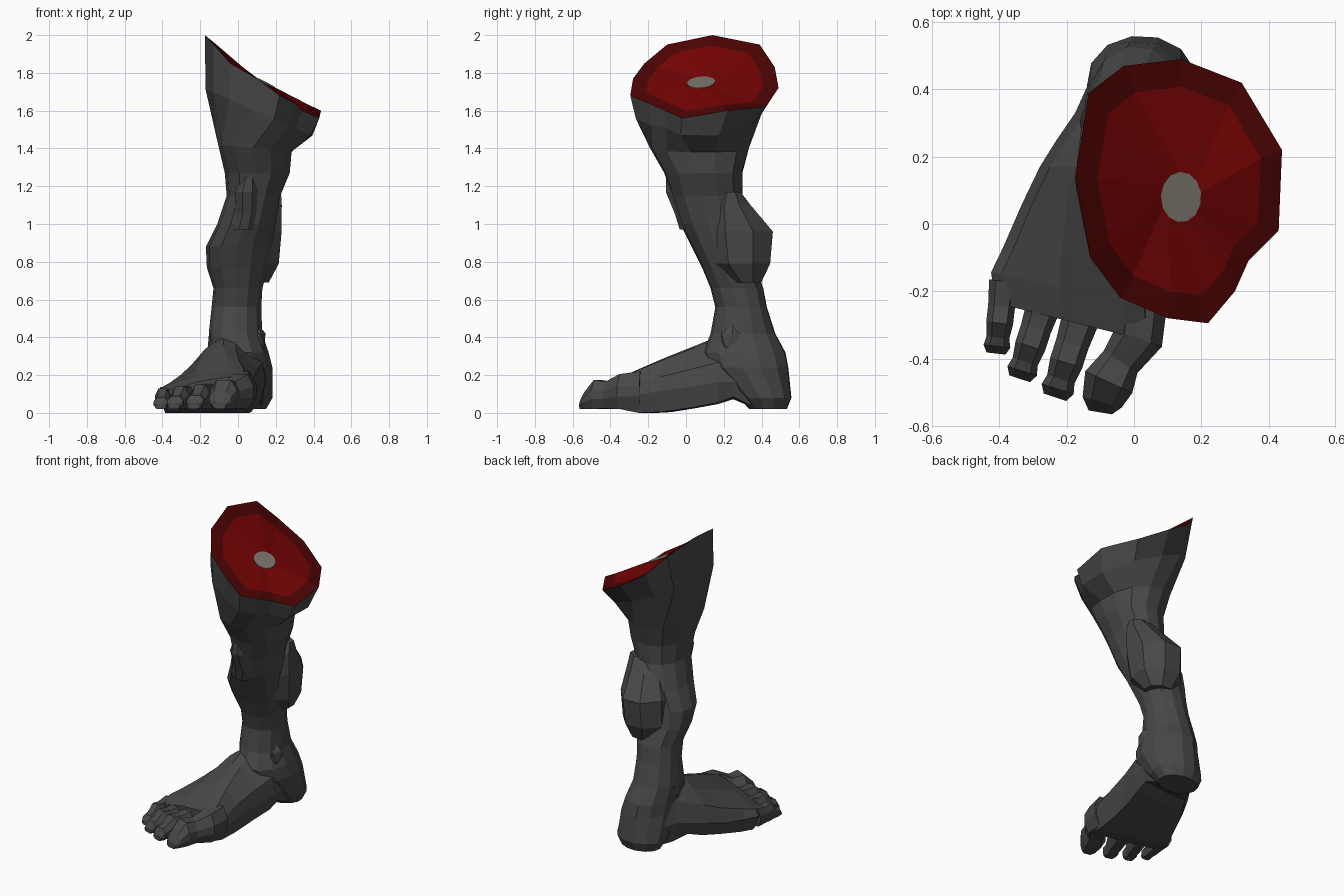
import bpy, bmesh, math
from mathutils import Vector

if "Cube" in bpy.data.objects:
    bpy.data.objects.remove(bpy.data.objects["Cube"])


def material(name, col):
    m = bpy.data.materials.new(name)
    m.diffuse_color = (*col, 1)
    m.use_nodes = True
    m.node_tree.nodes["Principled BSDF"].inputs["Base Color"].default_value = m.diffuse_color
    return m


SKIN = material("charcoal skin", (0.065, 0.065, 0.065))
RIM = material("dark red rim", (0.075, 0.001, 0.001))
FLESH = material("red flesh", (0.18, 0.001, 0.001))
BONE = material("grey bone", (0.2, 0.18, 0.155))


def finish(name, bm, mats):
    bmesh.ops.recalc_face_normals(bm, faces=bm.faces)
    me = bpy.data.meshes.new(name)
    bm.to_mesh(me)
    bm.free()
    for m in mats:
        me.materials.append(m)
    ob = bpy.data.objects.new(name, me)
    bpy.context.collection.objects.link(ob)
    return ob


def loft(name, rings, mats=(SKIN,), caps=(True, True)):
    """Skin a list of equal-length point rings."""
    bm = bmesh.new()
    vs = [[bm.verts.new(p) for p in r] for r in rings]
    n = len(rings[0])
    for a, b in zip(vs, vs[1:]):
        for i in range(n):
            j = (i + 1) % n
            bm.faces.new((a[i], a[j], b[j], b[i]))
    for use, ring in ((caps[0], vs[0]), (caps[1], vs[-1])):
        if use:
            bm.faces.new(ring)
    return finish(name, bm, mats)


def oval(z, x0, x1, y0, y1, tilt=0.0, n=13, start=0.0, p=2.4):
    """Horizontal oval ring inside the given extents, tilted along x."""
    cx, cy, rx, ry = (x0 + x1) / 2, (y0 + y1) / 2, (x1 - x0) / 2, (y1 - y0) / 2
    out = []
    for i in range(n):
        a = start + 2 * math.pi * i / n
        c, s = math.cos(a), math.sin(a)
        k = (abs(c) ** p + abs(s) ** p) ** (-1 / p)
        x = cx + rx * c * k
        out.append((x, cy + ry * s * k, z + tilt * (x - cx)))
    return out


# Slanted cut outline, counter-clockwise from the +x side
rim = [(.44, .22, 1.60), (.32, .42, 1.62), (.14, .49, 1.72), (-.03, .47, 1.83),
       (-.135, .39, 1.95), (-.175, .14, 2.0), (-.13, -.10, 1.95), (-.04, -.22, 1.85),
       (.10, -.28, 1.77), (.22, -.295, 1.68), (.30, -.20, 1.64), (.34, -.11, 1.60),
       (.43, -.02, 1.56)]
centre = Vector((.14, .10, 1.74))


def shrink(t):
    return [centre + (Vector(p) - centre) * t for p in rim]


# Cut surface: dark rim, red flesh, bone in the middle
loft("cut_surface", [rim, shrink(.79)], (RIM,), (False, False))
bone_ring = [(.14 + .06 * math.cos(a), .08 + .075 * math.sin(a),
              1.748 - .03 * math.cos(a) + .005 * math.sin(a))
             for a in (.2 + 2 * math.pi * i / 13 for i in range(13))]
loft("cut_flesh", [shrink(.79), bone_ring], (FLESH,), (False, False))
loft("bone", [[(x, y, z - .03) for x, y, z in bone_ring],
              [(x, y, z + .003) for x, y, z in bone_ring]], (BONE,))

# Thigh stump, shin and heel in one shaft
S = .3
below_rim = [(-.172 + (x + .175) * .92, -.265 + (y + .295) * .85, 1.60 - .4 * (x - .11))
             for x, y, z in rim]
shaft = [rim, below_rim,
         oval(1.40, -.105, .285, -.19, .335, -.10, start=S),
         oval(1.27, -.07, .275, -.115, .30, start=S),
         oval(1.15, -.06, .225, -.075, .30, start=S),
         oval(1.00, -.11, .20, -.03, .34, start=S),
         oval(.88, -.17, .18, .03, .35, start=S),
         oval(.77, -.165, .16, .085, .37, start=S),
         oval(.66, -.13, .13, .13, .41, start=S),
         oval(.56, -.14, .125, .155, .43, start=S, p=2.1),
         oval(.42, -.155, .13, .13, .475, start=S, p=2.1),
         oval(.32, -.15, .165, .09, .53, start=S, p=2),
         oval(.24, -.145, .185, .12, .545, start=S, p=2),
         oval(.08, -.14, .185, .28, .56, start=S, p=2.1),
         oval(.02, -.11, .15, .335, .535, start=S, p=2.1)]
loft("leg", shaft, caps=(False, True))

# Calf muscle bulging at the back
loft("calf", [oval(z, *e, n=8, start=.39, p=2.8) for z, e in (
    (1.17, (.06, .23, .19, .29)), (1.10, (.0, .235, .14, .345)),
    (.96, (-.075, .235, .10, .465)), (.79, (-.075, .22, .13, .45)),
    (.69, (-.01, .165, .25, .40)))])

# Kneecap
loft("kneecap", [oval(z, *e, n=8, start=.39) for z, e in (
    (1.25, (.02, .10, -.11, .03)), (1.17, (-.015, .115, -.11, .03)),
    (1.05, (-.015, .11, -.06, .05)), (.97, (-.03, .09, -.035, .06)))])


# Foot: cross-sections marching from heel to the ball
def foot_section(y, x0, x1, tx, top, side, bottom, slant):
    low = bottom * .85
    pts = [(x0, max(side * .55, .1)), (x0 + .03, side), ((x0 + tx) / 2 - .01, (side + top) / 2 + .01),
           (tx - .03, top), (tx + .03, top - .01), (x1 - .015, top * .66), (x1, top * .40),
           (x1 - .03, bottom), ((x0 + x1) / 2, low), (x0 + .04, low)]
    return [(x, y + slant * (x + .17), z) for x, z in pts]


loft("foot", [foot_section(*s) for s in (
    (.44, -.125, .15, .01, .34, .30, .04, 0),
    (.33, -.175, .155, -.02, .40, .31, .045, 0),
    (.25, -.23, .15, -.04, .41, .28, .085, 0),
    (.17, -.28, .145, -.05, .405, .25, .055, 0),
    (.05, -.335, .12, -.045, .355, .20, .03, -.03),
    (-.10, -.39, .10, -.025, .29, .16, .005, -.13),
    (-.20, -.425, .09, .00, .24, .14, .0, -.22),
    (-.295, -.41, .075, .01, .195, .115, .02, -.25))])


# Toes: chains of chamfered blocks (x, y, half width, bottom, top)
def toe(name, steps):
    rings = []
    for i, (x, y, w, b, t) in enumerate(steps):
        p, q = steps[max(i - 1, 0)], steps[min(i + 1, len(steps) - 1)]
        d = Vector((q[0] - p[0], q[1] - p[1], 0)).normalized()
        side = Vector((-d.y, d.x, 0))
        h = t - b
        prof = ((1, .35), (1, .65), (.55, 1), (-.55, 1), (-1, .65), (-1, .35), (-.6, 0), (.6, 0))
        rings.append([Vector((x, y, b + h * v)) + side * w * u for u, v in prof])
    loft(name, rings)


toe("big_toe", [(.02, -.24, .078, .02, .22), (.012, -.34, .075, .02, .205),
                (-.04, -.41, .06, .025, .165), (-.075, -.47, .077, .02, .175),
                (-.095, -.53, .06, .02, .11), (-.10, -.56, .035, .02, .06)])
for name, bx, by, tx, ty, w, top in (("second_toe", -.155, -.27, -.235, -.515, .050, .15),
                                     ("middle_toe", -.265, -.23, -.34, -.46, .046, .14),
                                     ("little_toe", -.385, -.17, -.41, -.385, .040, .13)):
    steps = [(bx + (tx - bx) * f, by + (ty - by) * f, w * k, .02, top * m)
             for f, k, m in ((0, 1.15, 1.05), (.35, 1, .95), (.58, 1, 1), (.78, .85, .7),
                             (.9, 1, .62), (1, .7, .35))]
    toe(name, steps)

# Ankle bones on both sides
for name, loc, size in (("inner_ankle", (.11, .245, .385), (.04, .07, .08)),
                        ("outer_ankle", (-.125, .30, .38), (.04, .065, .08))):
    bm = bmesh.new()
    bmesh.ops.create_icosphere(bm, subdivisions=1, radius=1)
    for v in bm.verts:
        v.co = Vector(loc) + Vector([a * b for a, b in zip(v.co, size)])
    finish(name, bm, (SKIN,))
